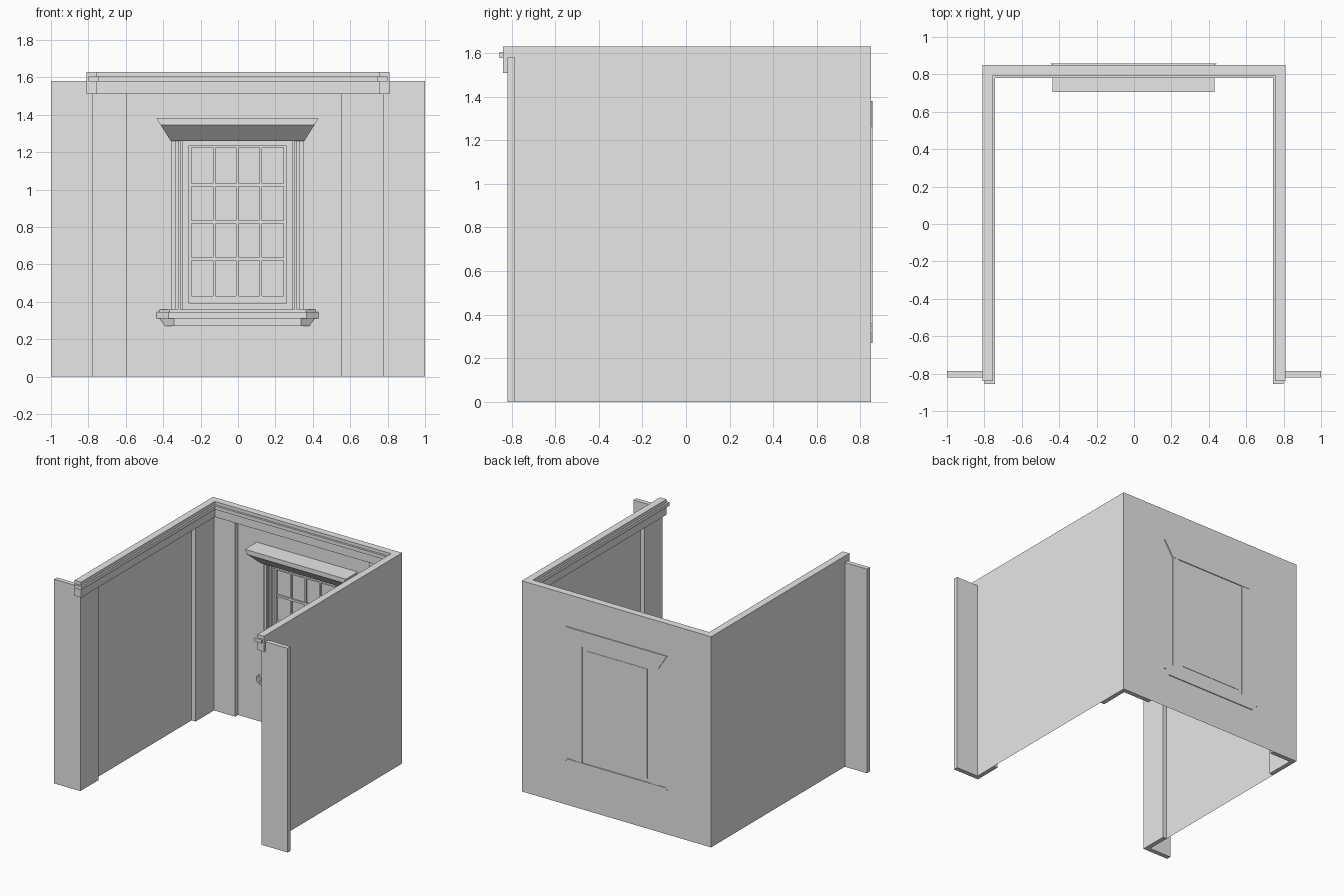
import bpy
import bmesh

cube = bpy.data.objects.get("Cube")
if cube:
    bpy.data.objects.remove(cube, do_unlink=True)

plaster = bpy.data.materials.new("plain_grey")
plaster.use_nodes = True
GREY = (0.8, 0.8, 0.8, 1)
plaster.diffuse_color = GREY
plaster.node_tree.nodes["Principled BSDF"].inputs["Base Color"].default_value = GREY

X, BACK, FRONT = 0.81, 0.85, -0.82
CX = -0.0025  # the window sits slightly off centre


def finish(name, bm, closed=True):
    if closed:
        bmesh.ops.recalc_face_normals(bm, faces=bm.faces)
    mesh = bpy.data.meshes.new(name)
    bm.to_mesh(mesh)
    bm.free()
    mesh.materials.append(plaster)
    obj = bpy.data.objects.new(name, mesh)
    bpy.context.collection.objects.link(obj)
    return obj


def prism(name, outline, z0, z1):
    """Extrude a floor-plan outline from z0 to z1."""
    bm = bmesh.new()
    face = bm.faces.new([bm.verts.new((x, y, z0)) for x, y in outline])
    top = bmesh.ops.extrude_face_region(bm, geom=[face])["geom"]
    verts = [v for v in top if isinstance(v, bmesh.types.BMVert)]
    bmesh.ops.translate(bm, verts=verts, vec=(0, 0, z1 - z0))
    return finish(name, bm)


def box(name, x0, x1, y0, y1, z0, z1):
    return prism(name, [(x0, y0), (x1, y0), (x1, y1), (x0, y1)], z0, z1)


def tapered(name, profile):
    """Sweep a (y, z, half width) profile across the window."""
    bm = bmesh.new()
    left = [bm.verts.new((CX + w, y, z)) for y, z, w in profile]
    right = [bm.verts.new((CX - w, y, z)) for y, z, w in profile]
    bm.faces.new(left)
    bm.faces.new(right[::-1])
    for i in range(len(profile)):
        j = (i + 1) % len(profile)
        bm.faces.new((left[i], right[i], right[j], left[j]))
    return finish(name, bm)


def u_plan(inner_x, outer_x, inner_y, outer_y, front):
    return [(-outer_x, front), (-inner_x, front), (-inner_x, inner_y), (inner_x, inner_y),
            (inner_x, front), (outer_x, front), (outer_x, outer_y), (-outer_x, outer_y)]


# Thin wall sheet around three sides
bm = bmesh.new()
path = [(X, FRONT), (X, BACK), (-X, BACK), (-X, FRONT)]
for (ax, ay), (bx, by) in zip(path, path[1:]):
    bm.faces.new([bm.verts.new(p) for p in
                  ((ax, ay, 0), (bx, by, 0), (bx, by, 1.51), (ax, ay, 1.51))])
bmesh.ops.remove_doubles(bm, verts=bm.verts, dist=0.0001)
finish("walls", bm, closed=False)

# Cornice with a raised band
prism("cornice", u_plan(0.755, X, 0.795, BACK, -0.84), 1.51, 1.63)
prism("cornice_band", u_plan(0.742, 0.8, 0.78, 0.84, -0.855), 1.577, 1.605)

# Front wing posts and back corner posts, both L-shaped in plan
for side, name, reach in ((1, "left", 0.55), (-1, "right", 0.595)):
    def plan(pts):
        return [(side * x, y) for x, y in pts]
    prism(name + "_front_post", plan([(0.776, FRONT), (1, FRONT), (1, -0.785),
                                      (X, -0.785), (X, -0.6), (0.776, -0.6)]), 0, 1.58)
    prism(name + "_corner_post", plan([(X, BACK), (reach, BACK), (reach, 0.815),
                                       (0.776, 0.815), (0.776, 0.59), (X, 0.59)]), 0, 1.52)

# Window hood
tapered("window_hood", [(0.857, 1.26, 0.357), (0.79, 1.26, 0.357), (0.705, 1.345, 0.411),
                        (0.705, 1.38, 0.433), (0.857, 1.38, 0.433)])

# Window sill in three layers with splayed ends
for name, z0, z1, y, back0, front0, back1, front1 in (
        ("sill_cap", 0.345, 0.36, 0.81, 0.425, 0.365, 0.425, 0.365),
        ("sill_board", 0.31, 0.345, 0.80, 0.443, 0.37, 0.443, 0.37),
        ("sill_apron", 0.27, 0.31, 0.81, 0.395, 0.34, 0.425, 0.34)):
    tapered(name, [(0.857, z0, back0), (y, z0, front0), (y, z1, front1), (0.857, z1, back1)])

# Stepped side casings
steps = ((0.355, 0.335, 0.82), (0.335, 0.315, 0.80), (0.315, 0.305, 0.815), (0.305, 0.292, 0.83))
for side, name in ((1, "left"), (-1, "right")):
    for i, (outer, inner, y) in enumerate(steps):
        a, b = sorted((CX + side * outer, CX + side * inner))
        box(f"{name}_casing_{i + 1}", a, b, y, 0.855, 0.36, 1.26)

# Sash with a grid of glazing bars
W, Z0, Z1 = 0.263, 0.39, 1.235
box("window_pane", CX - W, CX + W, 0.838, 0.853, Z0, Z1)
for side, name in ((1, "left"), (-1, "right")):
    a, b = sorted((CX + side * W, CX + side * 0.247))
    box(name + "_stile", a, b, 0.822, 0.84, Z0, Z1)
box("bottom_rail", CX - 0.247, CX + 0.247, 0.822, 0.84, Z0, 0.43)
box("top_rail", CX - 0.247, CX + 0.247, 0.822, 0.84, 1.224, Z1)
for i in (-1, 0, 1):
    x = CX + i * 0.125
    box(f"upright_bar_{i + 2}", x - 0.007, x + 0.007, 0.825, 0.84, 0.43, 1.224)
    z = 0.827 + i * 0.198
    box(f"cross_bar_{i + 2}", CX - 0.247, CX + 0.247, 0.8255, 0.84, z - 0.008, z + 0.008)
